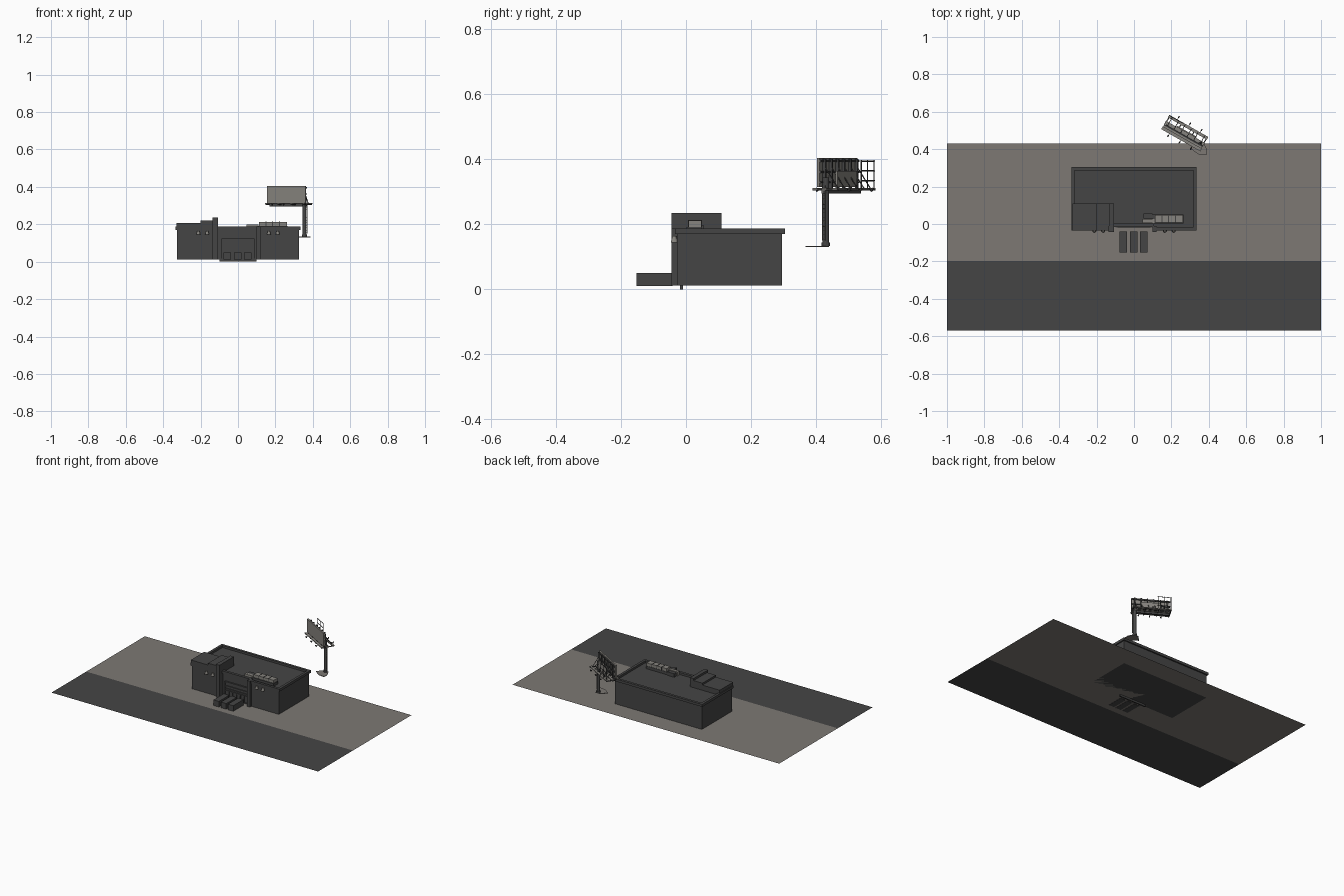
import bpy, bmesh
from math import radians
from mathutils import Matrix, Vector

cube = bpy.data.objects.get("Cube")
if cube:
    bpy.data.objects.remove(cube, do_unlink=True)


def material(name, rgb):
    m = bpy.data.materials.new(name)
    m.use_nodes = True
    m.diffuse_color = (*rgb, 1)
    m.node_tree.nodes["Principled BSDF"].inputs["Base Color"].default_value = (*rgb, 1)
    return m


DARK = material("charcoal", (0.06, 0.06, 0.06))
PAVE = material("warm_grey_pavement", (0.205, 0.19, 0.175))
PALE = material("pale_grey_metal", (0.24, 0.23, 0.21))


def finish(name, bm, mat, frame=None):
    mesh = bpy.data.meshes.new(name)
    if frame:
        bm.transform(frame)
    bm.to_mesh(mesh)
    bm.free()
    mesh.materials.append(mat)
    obj = bpy.data.objects.new(name, mesh)
    bpy.context.collection.objects.link(obj)
    return obj


def box(name, x, y, z, mat=DARK, frame=None):
    """Box from three (low, high) ranges."""
    bm = bmesh.new()
    bmesh.ops.create_cube(bm, size=1)
    for v in bm.verts:
        v.co = Vector(r[0] + (c + 0.5) * (r[1] - r[0]) for r, c in zip((x, y, z), v.co))
    return finish(name, bm, mat, frame)


def prism(name, points, z0, height, mat=DARK):
    """Flat outline, extruded upward when it has a height."""
    bm = bmesh.new()
    face = bm.faces.new([bm.verts.new((x, y, z0)) for x, y in points])
    if height:
        ext = bmesh.ops.extrude_face_region(bm, geom=[face])
        bmesh.ops.translate(bm, vec=(0, 0, height),
                            verts=[g for g in ext["geom"] if isinstance(g, bmesh.types.BMVert)])
    bmesh.ops.recalc_face_normals(bm, faces=bm.faces)
    return finish(name, bm, mat)


def rod(name, a, b, r, mat=DARK, frame=None, sides=8, r2=None):
    a, b = Vector(a), Vector(b)
    bm = bmesh.new()
    bmesh.ops.create_cone(bm, cap_ends=True, segments=sides, radius1=r,
                          radius2=r if r2 is None else r2, depth=(b - a).length)
    rot = (b - a).to_track_quat('Z', 'Y').to_matrix().to_4x4()
    bm.transform(Matrix.Translation((a + b) / 2) @ rot)
    return finish(name, bm, mat, frame)


# Ground: pavement and road
G = 0.012
prism("pavement", [(-1, -0.197), (1, -0.197), (1, 0.43), (-1, 0.43)], G, 0, PAVE)
prism("road", [(-1, -0.57), (1, -0.57), (1, -0.197), (-1, -0.197)], G, 0)

# Building body with a recessed entrance
W, BACK, FRONT, INNER, E = 0.326, 0.295, -0.028, -0.01, 0.107
prism("building_walls", [(-W, FRONT), (-E, FRONT), (-E, INNER), (E, INNER),
                         (E, FRONT), (W, FRONT), (W, BACK), (-W, BACK)], G, 0.161)

# Parapet around the roof
P, Z = 0.334, (0.170, 0.187)
for s, side in ((-1, "right"), (1, "left")):
    xs = sorted((s * P, s * (P - 0.017)))
    box("parapet_" + side, xs, (-0.034, 0.304), Z)
    box("parapet_front_" + side, sorted((s * E, s * P)), (-0.034, -0.017), Z)
box("parapet_back", (-P, P), (0.287, 0.304), Z)
box("parapet_entrance", (-E, E), (-0.016, 0.002), Z)

# Stepped roof block and the pillars beside the entrance
box("roof_step_low", (-0.33, -0.195), (-0.034, 0.11), (0.17, 0.208))
box("roof_step_middle", (-0.2, -0.13), (-0.034, 0.11), (0.17, 0.221))
box("roof_step_high", (-0.134, -0.108), (-0.034, 0.11), (0.17, 0.235))
box("entrance_pillar_right", (-0.136, -0.107), (-0.044, -0.01), (G, 0.235))
box("entrance_pillar_left", (0.1, 0.12), (-0.044, -0.01), (G, 0.187))

# Entrance: threshold, glazing, frame and sign boards
box("threshold", (-0.1, 0.1), (-0.018, -0.009), (0, 0.016))
box("entrance_glazing", (-0.088, 0.088), (-0.014, -0.009), (0.016, 0.12))
for z in (0.062, 0.075, 0.093, 0.12):
    box("entrance_rail", (-0.088, 0.088), (-0.02, -0.01), (z - 0.003, z + 0.003))
for i in range(7):
    x = -0.086 + i * 0.172 / 6
    top = 0.12 if i in (0, 6) else 0.062
    box("entrance_mullion", (x - 0.002, x + 0.002), (-0.02, -0.01), (0.016, top))

# Low blocks in front of the entrance
for x in (-0.057, -0.002, 0.051):
    box("front_block", (x - 0.02, x + 0.02), (-0.152, -0.041), (0.0105, 0.05))

# Wall lamps on both wings
for x in (-0.212, -0.165, 0.165, 0.212):
    rod("wall_lamp_bracket", (x, -0.026, 0.16), (x, -0.038, 0.16), 0.004)
    rod("wall_lamp_shade", (x, -0.036, 0.145), (x, -0.036, 0.165), 0.011, PALE,
        sides=12, r2=0.006)

# Roof machinery
box("air_unit_base", (0.1, 0.265), (0.002, 0.05), (0.173, 0.192))
box("air_unit", (0.112, 0.262), (0.008, 0.048), (0.192, 0.212), PALE)
for x in (0.15, 0.185, 0.222):
    box("air_unit_seam", (x - 0.002, x + 0.002), (0.006, 0.05), (0.19, 0.214))
box("duct", (0.045, 0.11), (0.006, 0.026), (0.173, 0.2), PALE)
box("duct_box", (0.05, 0.1), (0.03, 0.055), (0.173, 0.197))

# Billboard, built in its own turned frame
B = Matrix.Translation((0.272, 0.487, 0)) @ Matrix.Rotation(radians(-29.6), 4, 'Z')
L = 0.118
box("billboard_panel", (-L, L), (-0.03, -0.02), (0.315, 0.405), PALE, B)
for z in (0.33, 0.362, 0.395):
    box("billboard_back_rail", (-L, L), (-0.02, -0.013), (z - 0.003, z + 0.003), DARK, B)
for i in range(6):
    x = -0.1 + i * 0.04
    box("billboard_upright", (x - 0.003, x + 0.003), (-0.018, -0.008), (0.31, 0.402), DARK, B)
    rod("billboard_brace", (x, -0.01, 0.375), (x, 0.035, 0.312), 0.002, DARK, B, 6)
box("billboard_rear_panel", (-0.055, 0.065), (0.006, 0.013), (0.315, 0.364), PALE, B)

# Catwalk with open gaps between its planks
for y in (-0.037, -0.002, 0.035):
    box("catwalk_plank", (-0.12, 0.12), (y - 0.008, y + 0.008), (0.308, 0.313), PALE, B)
for x in (-0.115, -0.04, 0.04, 0.115):
    box("catwalk_joist", (x - 0.003, x + 0.003), (-0.045, 0.043), (0.304, 0.309), DARK, B)
for x in (-0.115, -0.075, -0.035):
    rod("catwalk_post", (x, 0.04, 0.31), (x, 0.04, 0.398), 0.002, DARK, B, 6)
for z in (0.335, 0.365, 0.395):
    rod("catwalk_handrail", (-0.117, 0.04, z), (-0.033, 0.04, z), 0.002, DARK, B, 6)

# Floodlights on short arms along both edges
for x in (-0.07, 0.0, 0.07):
    for s in (-1, 1):
        rod("floodlight_arm", (x, s * 0.04, 0.31), (x, s * 0.058, 0.307), 0.0015, DARK, B, 6)
        rod("floodlight", (x, s * 0.055, 0.303), (x, s * 0.062, 0.311), 0.004, DARK, B, 6)

# Post with ladder, and its foot plate
rod("billboard_post", (0.1, -0.008, 0.134), (0.1, -0.008, 0.345), 0.01, DARK, B, 12)
rod("post_collar", (0.1, -0.008, 0.134), (0.1, -0.008, 0.145), 0.013, DARK, B, 12)
box("post_beam", (-0.11, 0.115), (-0.015, -0.003), (0.296, 0.308), DARK, B)
for y in (-0.013, -0.003):
    rod("ladder_side", (0.114, y, 0.15), (0.114, y, 0.32), 0.0013, PALE, B, 6)
for i in range(12):
    z = 0.155 + i * 0.0135
    rod("ladder_rung", (0.114, -0.013, z), (0.114, -0.003, z), 0.0012, PALE, B, 6)
prism("foot_plate", [(0.3, 0.405), (0.345, 0.372), (0.388, 0.368),
                     (0.388, 0.402), (0.37, 0.44), (0.335, 0.44)], 0.13, 0.004, PAVE)
